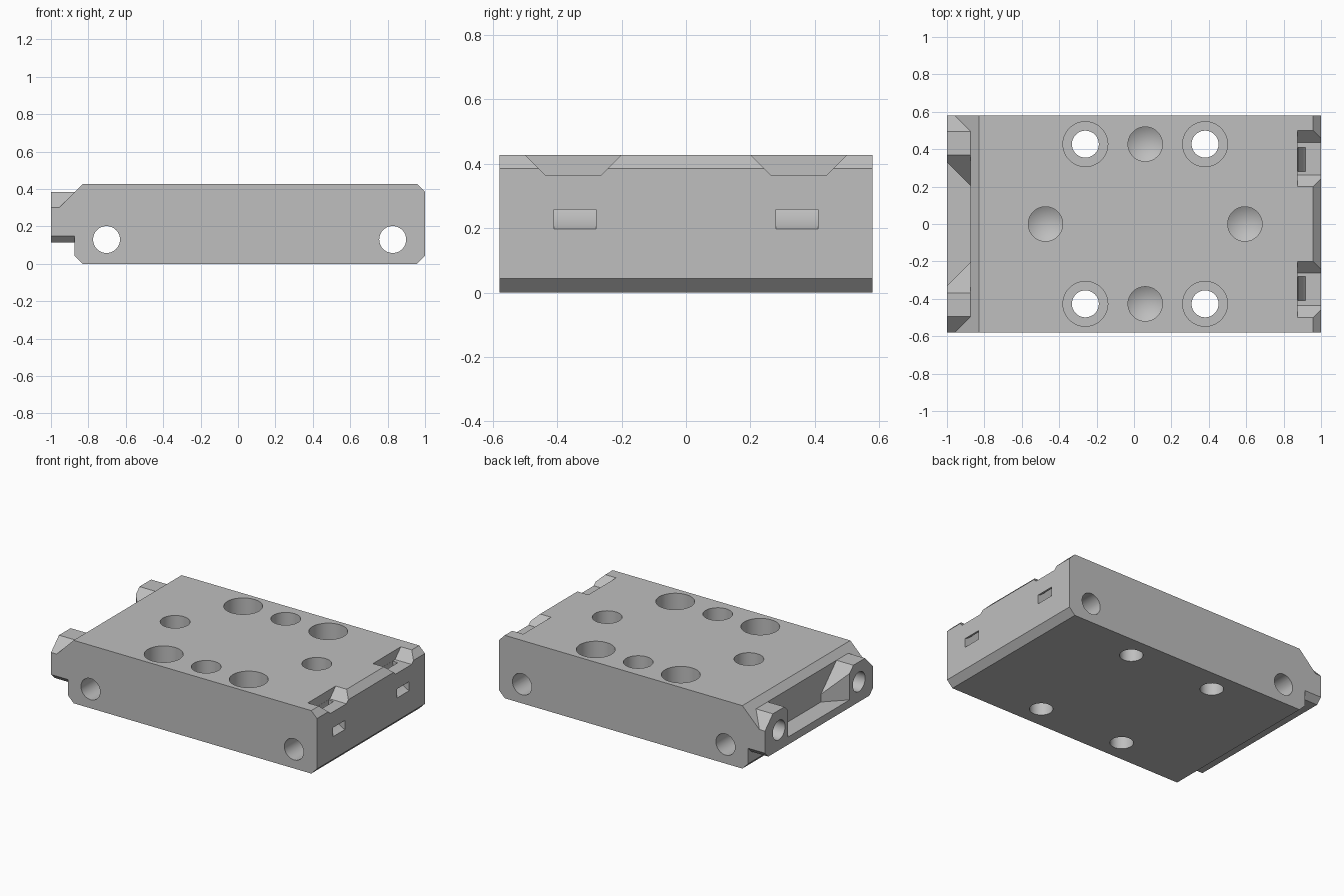
import bpy, bmesh, math
from mathutils import Vector

if "Cube" in bpy.data.objects:
    bpy.data.objects.remove(bpy.data.objects["Cube"], do_unlink=True)

grey = bpy.data.materials.new("light_grey")
grey.use_nodes = True
COLOUR = (0.52, 0.52, 0.52, 1)
grey.diffuse_color = COLOUR
grey.node_tree.nodes["Principled BSDF"].inputs["Base Color"].default_value = COLOUR


def make(name, bm):
    bmesh.ops.recalc_face_normals(bm, faces=bm.faces)
    mesh = bpy.data.meshes.new(name)
    bm.to_mesh(mesh)
    bm.free()
    mesh.materials.append(grey)
    ob = bpy.data.objects.new(name, mesh)
    bpy.context.collection.objects.link(ob)
    return ob


def prism(axis, points, lo, hi):
    """Extrude an outline along x (points are y, z) or y (points are x, z)."""
    place = (lambda p, t: (t, p[0], p[1])) if axis == "x" else (lambda p, t: (p[0], t, p[1]))
    bm = bmesh.new()
    face = bm.faces.new([bm.verts.new(place(p, lo)) for p in points])
    ext = bmesh.ops.extrude_face_region(bm, geom=[face])
    moved = [v for v in ext["geom"] if isinstance(v, bmesh.types.BMVert)]
    shift = Vector(place((0, 0), hi - lo))
    bmesh.ops.translate(bm, verts=moved, vec=shift)
    return bm


def lathe(profile, origin, axis="z", sides=48):
    """Closed solid of revolution; profile is (radius, height), ending on the axis."""
    bm = bmesh.new()
    rings = []
    for r, h in profile:
        if r == 0:
            rings.append([bm.verts.new((0, 0, h))] * sides)
        else:
            rings.append([bm.verts.new((r * math.cos(a), r * math.sin(a), h))
                          for a in (math.tau * i / sides for i in range(sides))])
    for a, b in zip(rings, rings[1:]):
        for i in range(sides):
            j = (i + 1) % sides
            corners = list(dict.fromkeys((a[i], a[j], b[j], b[i])))
            bm.faces.new(corners)
    for v in bm.verts:
        x, y, z = v.co
        turned = {"z": (x, y, z), "y": (x, z, -y), "x": (z, x, y)}[axis]
        v.co = Vector(turned) + Vector(origin)
    return bm


def combine(target, tool, operation):
    tool.hide_render = True
    mod = target.modifiers.new(operation.lower(), "BOOLEAN")
    mod.operation = operation
    mod.solver = "EXACT"
    mod.object = tool
    bpy.context.view_layer.objects.active = target
    bpy.ops.object.modifier_apply(modifier=mod.name)
    bpy.data.objects.remove(tool, do_unlink=True)


# Main block with chamfered ends
body = make("mounting_block", prism("y", [
    (-0.83, 0), (0.957, 0), (1, 0.043), (1, 0.385), (0.957, 0.428),
    (-0.83, 0.428), (-0.873, 0.385), (-0.873, 0.043)], -0.58, 0.58))

# Ledge between the end lugs
combine(body, make("end_ledge", prism("y", [
    (-1, 0.113), (-0.8, 0.113), (-0.8, 0.165), (-1, 0.165)], -0.4, 0.4)), "UNION")

for s in (-1, 1):
    # End lug, its inner corner sliced diagonally
    outline = [(0.58, 0.15), (0.58, 0.30), (0.495, 0.385), (0.37, 0.385),
               (0.20, 0.215), (0.20, 0.113), (0.543, 0.113)]
    bm = prism("x", [(y * s, z) for y, z in outline], -1, -0.8)
    cut = bmesh.ops.bisect_plane(bm, geom=bm.verts[:] + bm.edges[:] + bm.faces[:],
                                 plane_co=(-1, 0.33 * s, 0), plane_no=(-1, -s, 0),
                                 clear_outer=True)
    rim = [e for e in cut["geom_cut"] if isinstance(e, bmesh.types.BMEdge)]
    bmesh.ops.edgeloop_fill(bm, edges=rim)
    combine(body, make("end_lug", bm), "UNION")

    # Sloped web carrying the top chamfer down the outer side of the lug
    lo, hi = sorted((0.46 * s, 0.58 * s))
    combine(body, make("lug_web", prism("y", [
        (-0.85, 0.408), (-0.958, 0.30), (-0.958, 0.25), (-0.85, 0.25)], lo, hi)), "UNION")

cutters = []
for s in (-1, 1):
    # Tapered notch in the opposite end
    mid = 0.35 * s
    cutters.append(make("notch_cutter", prism("x", [
        (mid - 0.182, 0.46), (mid + 0.182, 0.46),
        (mid + 0.087, 0.365), (mid - 0.087, 0.365)], 0.875, 1.1)))

    # Curved channel from the notch floor to the end slot
    arc = [math.pi + math.radians(t) for t in range(-6, 91, 6)]
    outer = [(1.065 + 0.19 * math.cos(a), 0.375 + 0.19 * math.sin(a)) for a in arc]
    inner = [(1.065 + 0.15 * math.cos(a), 0.375 + 0.13 * math.sin(a)) for a in reversed(arc)]
    mid = 0.345 * s
    cutters.append(make("channel_cutter",
                        prism("y", outer + inner, mid - 0.065, mid + 0.065)))

    # Counterbored through holes
    for x in (-0.26, 0.38):
        cutters.append(make("bolt_cutter", lathe(
            [(0, -0.1), (0.072, -0.1), (0.072, 0.22), (0.12, 0.22), (0.12, 0.5), (0, 0.5)],
            (x, 0.427 * s, 0))))

    # Blind hole in each lug end
    cutters.append(make("lug_hole_cutter", lathe(
        [(0, -0.1), (0.066, -0.1), (0.066, 0.25), (0, 0.29)],
        (-1, 0.43 * s, 0.25), "x")))

# Blind drilled holes with conical bottoms
for x, y in ((0.06, 0.427), (0.06, -0.427), (-0.473, 0), (0.593, 0)):
    cutters.append(make("drill_cutter", lathe(
        [(0, 0.19), (0.092, 0.245), (0.092, 0.5), (0, 0.5)], (x, y, 0))))

# Cross holes through the sides
for x in (-0.703, 0.827):
    cutters.append(make("cross_hole_cutter", lathe(
        [(0, -0.7), (0.072, -0.7), (0.072, 0.7), (0, 0.7)], (x, 0, 0.13), "y")))

for cutter in cutters:
    combine(body, cutter, "DIFFERENCE")

# One material and smooth bores with sharp edges
while len(body.data.materials) > 1:
    body.data.materials.pop()
for face in body.data.polygons:
    face.material_index = 0
bpy.ops.object.select_all(action="DESELECT")
body.select_set(True)
bpy.context.view_layer.objects.active = body
bpy.ops.object.shade_smooth_by_angle(angle=math.radians(20))
